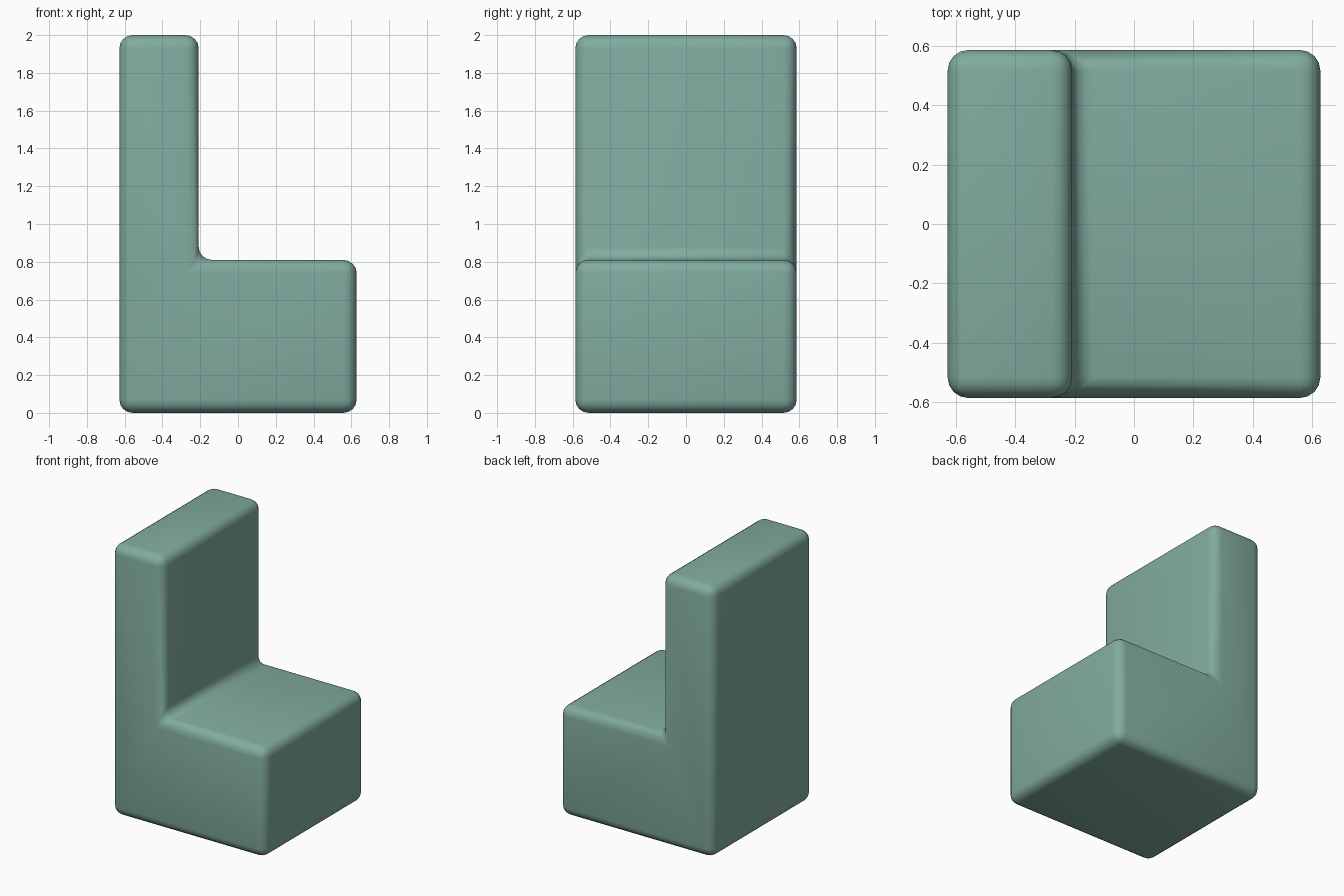
import bpy, bmesh

if "Cube" in bpy.data.objects:
    bpy.data.objects.remove(bpy.data.objects["Cube"])

# Side profile of the seat block: seat and upright back in one L shape (x, z)
profile = [(-0.628, 0), (0.628, 0), (0.628, 0.81), (-0.208, 0.81), (-0.208, 2), (-0.628, 2)]
half_depth = 0.586

# Extrude the profile along y
bm = bmesh.new()
face = bm.faces.new([bm.verts.new((x, -half_depth, z)) for x, z in profile])
ext = bmesh.ops.extrude_face_region(bm, geom=[face])
verts = [g for g in ext["geom"] if isinstance(g, bmesh.types.BMVert)]
bmesh.ops.translate(bm, verts=verts, vec=(0, 2 * half_depth, 0))
bmesh.ops.recalc_face_normals(bm, faces=bm.faces)

# Round every edge, including the inner corner between seat and back
bmesh.ops.bevel(bm, geom=bm.edges[:], offset=0.07, offset_type='OFFSET',
                segments=4, profile=0.5, affect='EDGES', clamp_overlap=True)
for f in bm.faces:
    f.smooth = True

mesh = bpy.data.meshes.new("seat_block")
bm.to_mesh(mesh)
bm.free()
seat = bpy.data.objects.new("seat_block", mesh)
bpy.context.collection.objects.link(seat)

# Soft green upholstery
mat = bpy.data.materials.new("green_fabric")
mat.diffuse_color = (0.22, 0.41, 0.35, 1)
mat.use_nodes = True
mat.node_tree.nodes["Principled BSDF"].inputs["Base Color"].default_value = mat.diffuse_color
mesh.materials.append(mat)
